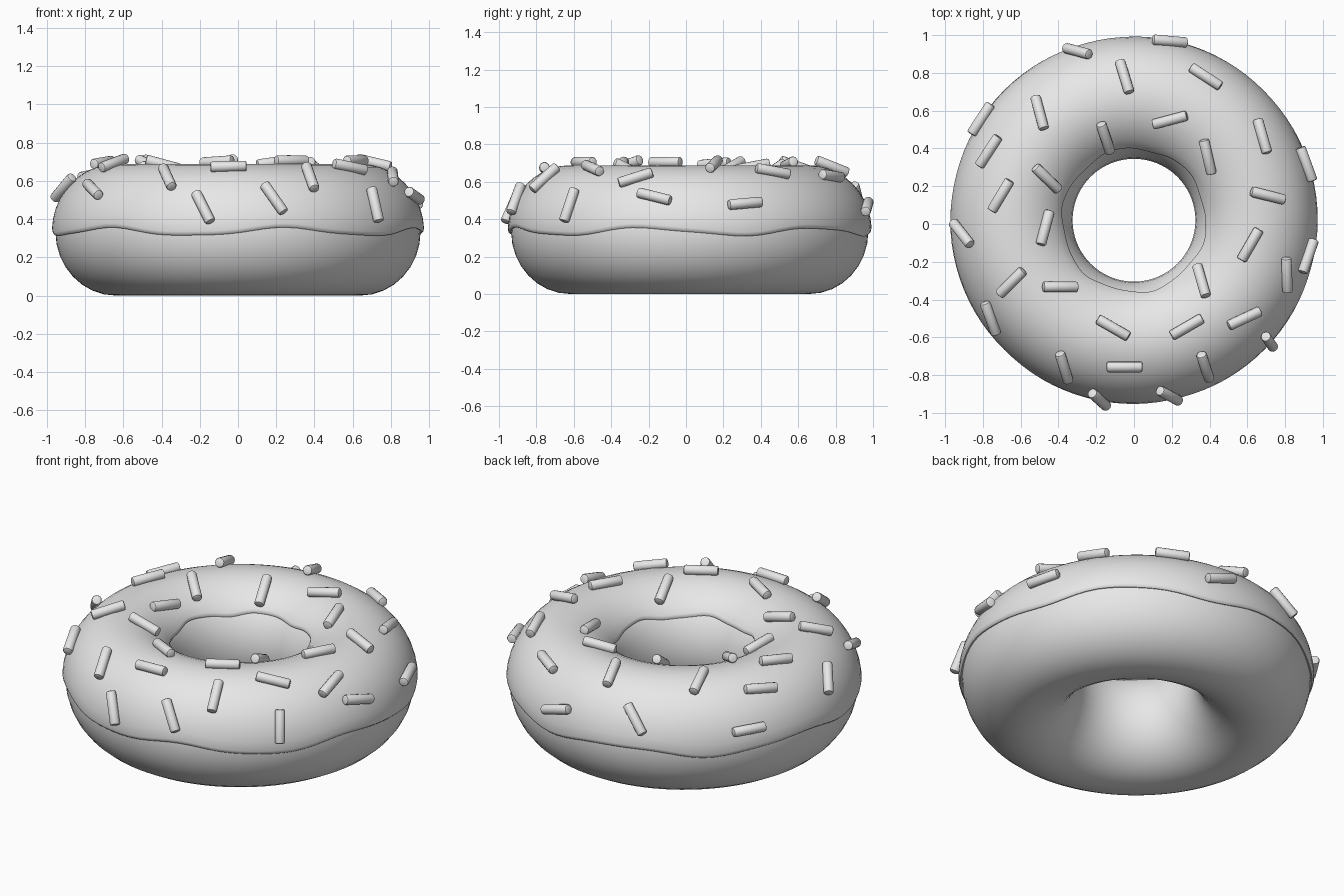
import bpy, bmesh, math
from mathutils import Matrix, Vector

if "Cube" in bpy.data.objects:
    bpy.data.objects.remove(bpy.data.objects["Cube"], do_unlink=True)

CENTRE = Vector((0, 0.02, 0.335))       # middle of the ring
RING, HALF_W, HALF_H = 0.64, 0.315, 0.335
STEPS = 96

grey = bpy.data.materials.new("plain grey")
grey.use_nodes = True
grey.diffuse_color = (0.8, 0.8, 0.8, 1)
grey.node_tree.nodes["Principled BSDF"].inputs["Base Color"].default_value = (0.8, 0.8, 0.8, 1)


def add_object(name, mesh):
    obj = bpy.data.objects.new(name, mesh)
    bpy.context.collection.objects.link(obj)
    return obj


def smooth(obj, degrees):
    bpy.ops.object.select_all(action='DESELECT')
    obj.select_set(True)
    bpy.context.view_layer.objects.active = obj
    bpy.ops.object.shade_smooth_by_angle(angle=math.radians(degrees))


def ring_point(turn, tube, lift):
    """Point on the ring: turn around z, tube angle around the section, lift off the dough."""
    r = RING + (HALF_W + lift) * math.cos(tube)
    z = (HALF_H + lift) * math.sin(tube)
    return CENTRE + Vector((r * math.cos(turn), r * math.sin(turn), z))


def ring_surface(name, section, closed):
    """Sweep section(turn) -> [(tube angle, lift)] around the ring."""
    bm = bmesh.new()
    rows = []
    for i in range(STEPS):
        turn = math.tau * i / STEPS
        rows.append([bm.verts.new(ring_point(turn, t, h)) for t, h in section(turn)])
    count = len(rows[0])
    for i in range(STEPS):
        a, b = rows[i], rows[(i + 1) % STEPS]
        for j in range(count if closed else count - 1):
            k = (j + 1) % count
            bm.faces.new((a[j], b[j], b[k], a[k]))
    mesh = bpy.data.meshes.new(name)
    bm.to_mesh(mesh)
    bm.free()
    mesh.materials.append(grey)
    obj = add_object(name, mesh)
    smooth(obj, 50)
    return obj


# Dough ring
def dough_section(turn):
    return [(math.tau * j / 32, 0) for j in range(32)]


# Icing with a wavy, rounded lip on both the outer side and in the hole
ICING = 0.018


def icing_section(turn):
    wave = -0.06 * math.cos(6 * (turn - math.radians(15))) + 0.012 * math.sin(13 * turn)
    start = wave
    end = math.radians(143) - 0.6 * wave
    pts = [(start, -0.006), (start - 0.01, 0.007), (start + 0.012, 0.015)]
    lo, hi = start + 0.05, end - 0.05
    pts += [(lo + (hi - lo) * j / 16, ICING) for j in range(17)]
    return pts + [(end - 0.012, 0.015), (end + 0.01, 0.007), (end, -0.006)]


ring_surface("dough", dough_section, True)
ring_surface("icing", icing_section, False)

# One shared sprinkle: a short rod along x with rounded ends
bm = bmesh.new()
bmesh.ops.create_cone(bm, cap_ends=True, segments=14, radius1=0.028, radius2=0.028,
                      depth=0.19, matrix=Matrix.Rotation(math.pi / 2, 4, 'Y'))
rims = [e for e in bm.edges if abs(e.verts[0].co.x - e.verts[1].co.x) < 0.01]
bmesh.ops.bevel(bm, geom=rims, offset=0.01, segments=2, profile=0.5, affect='EDGES')
rod = bpy.data.meshes.new("sprinkle")
bm.to_mesh(rod)
bm.free()
rod.materials.append(grey)

# Sprinkle places: x, y and heading in degrees as seen from above
PLACES = [
    (-.30, .915, -15), (.19, .968, -5), (-.05, .78, -73), (.38, .78, -33),
    (-.5, .59, -75), (-.81, .555, 57), (-.77, .385, 57), (-.15, .455, -72),
    (.19, .55, 15), (.39, .355, -77), (.68, .465, -74), (.913, .317, -70),
    (-.46, .24, -44), (-.706, .15, 59), (-.47, -.02, 75), (-.913, -.05, -52),
    (.71, .15, -14), (.615, -.11, 60), (.923, -.17, 71), (.81, -.27, -88),
    (.357, -.3, -74), (-.39, -.333, 0), (-.65, -.31, 45), (-.76, -.5, -70),
    (-.11, -.55, -30), (.28, -.545, 30), (.585, -.5, 25), (.717, -.624, -56),
    (-.37, -.76, -73), (-.05, -.757, 0), (.378, -.757, -72), (-.183, -.931, -42),
    (.188, -.91, -28),
]
LIFT = 0.035
for n, (x, y, heading) in enumerate(PLACES, 1):
    flat = Vector((x, y)) - CENTRE.xy
    turn = math.atan2(flat.y, flat.x)
    cosine = (flat.length - RING) / (HALF_W + LIFT)
    tube = math.acos(max(-0.96, min(0.96, cosine)))
    out = math.cos(tube) / (HALF_W + LIFT)
    up = math.sin(tube) / (HALF_H + LIFT)
    normal = Vector((out * math.cos(turn), out * math.sin(turn), up)).normalized()
    # Lay the rod in the surface, keeping its heading from above
    a = math.radians(heading)
    along = Vector((math.cos(a), math.sin(a), 0))
    along.z = -along.dot(normal) / normal.z
    along.normalize()
    side = normal.cross(along)
    obj = add_object(f"sprinkle_{n:02d}", rod)
    turned = Matrix((along, side, normal)).transposed().to_4x4()
    obj.matrix_world = Matrix.Translation(ring_point(turn, tube, LIFT)) @ turned
    if n == 1:
        smooth(obj, 40)
